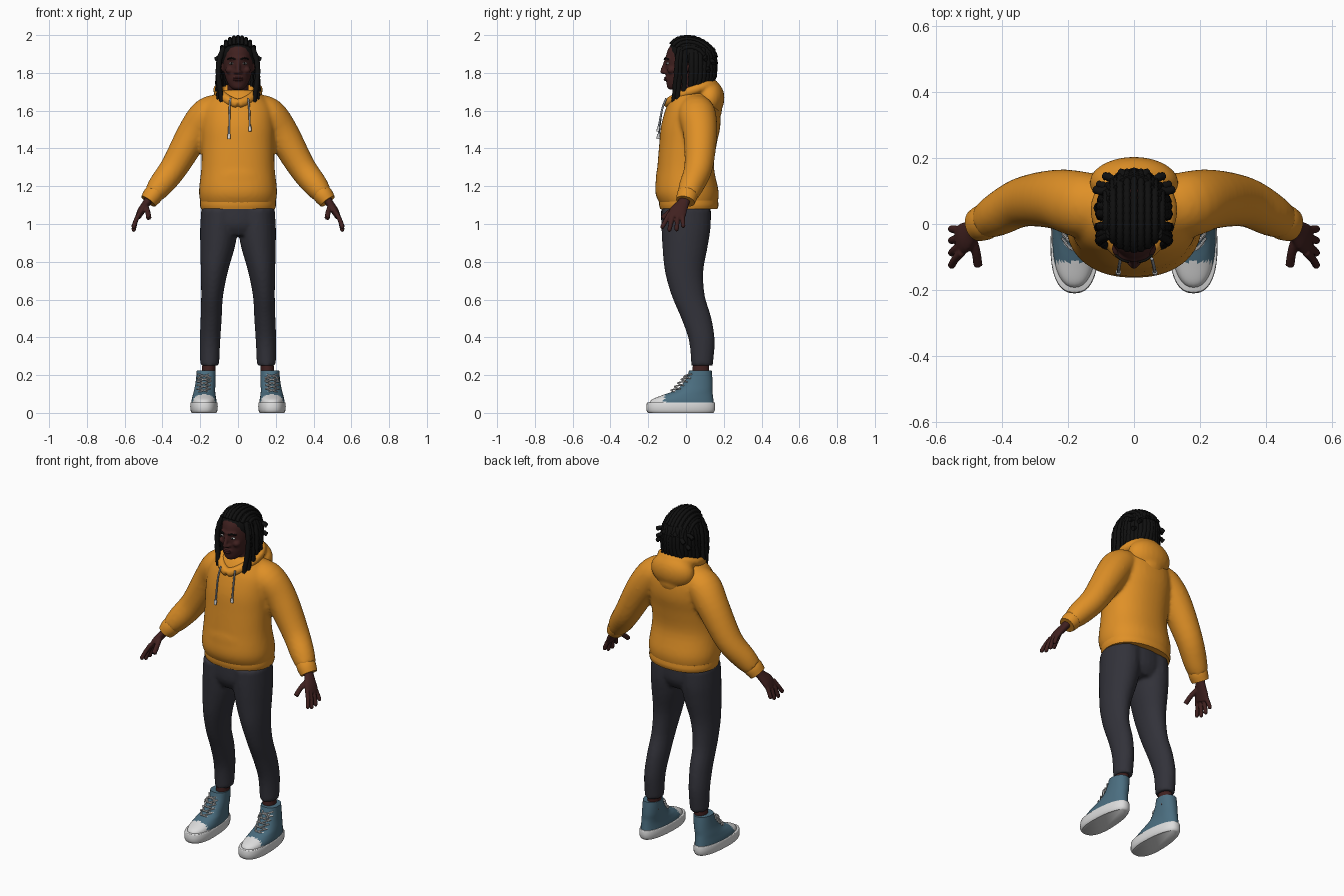
import bpy, bmesh, math, random
from mathutils import Vector, Matrix, Euler

random.seed(4)
if "Cube" in bpy.data.objects:
    bpy.data.objects.remove(bpy.data.objects["Cube"])


def material(name, r, g, b):
    m = bpy.data.materials.new(name)
    m.use_nodes = True
    m.diffuse_color = (r, g, b, 1)
    m.node_tree.nodes["Principled BSDF"].inputs["Base Color"].default_value = (r, g, b, 1)
    return m


ORANGE = material("orange fabric", .74, .28, .02)
CHARCOAL = material("charcoal fabric", .032, .032, .042)
SKIN = material("dark skin", .052, .015, .014)
LIP = material("lip brown", .07, .017, .018)
BLACK = material("black hair", .005, .005, .005)
BLUE = material("blue canvas", .07, .155, .215)
WHITE = material("white rubber", .72, .72, .72)
GREY = material("grey cord", .33, .36, .4)


def spline(rows, k):
    """Catmull-Rom through rows of numbers."""
    out = []
    for i in range(len(rows) - 1):
        a, b, c, d = (rows[max(0, min(len(rows) - 1, i + j))] for j in (-1, 0, 1, 2))
        for s in range(k):
            t = s / k
            out.append([.5 * (2 * q + (r - p) * t + (2 * p - 5 * q + 4 * r - w) * t * t
                              + (3 * q - p - 3 * r + w) * t ** 3) for p, q, r, w in zip(a, b, c, d)])
    return out + [list(rows[-1])]


def loft(bm, rows, flat=True, n=24, k=4, power=2, taper=0, side=1, lump=0):
    """Rings (x, y, z, rx, ry): level when flat, else square to the path."""
    rows = spline(rows, k)
    pts = [Vector((r[0] * side, r[1], r[2])) for r in rows]
    u, v, last = Vector((1, 0, 0)), Vector((0, 1, 0)), None
    for i, r in enumerate(rows):
        if not flat:
            t = (pts[min(i + 1, len(pts) - 1)] - pts[max(i - 1, 0)]).normalized()
            if abs(v.dot(t)) > .95:
                v = Vector((1, 0, 0))
            v = (v - t * v.dot(t)).normalized()
            u = v.cross(t)
        ring, swell = [], 1 + lump * (i % 2)
        for j in range(n):
            a = math.tau * j / n
            c, s = (math.copysign(abs(f(a)) ** (2 / power), f(a)) for f in (math.cos, math.sin))
            ring.append(bm.verts.new(pts[i] + swell * (u * c * r[3] * (1 - taper * s) + v * s * r[4])))
        if last:
            for j in range(n):
                bm.faces.new((last[j], last[(j + 1) % n], ring[(j + 1) % n], ring[j]))
        else:
            bm.faces.new(ring[::-1])
        last = ring
    bm.faces.new(last)


def tube(bm, points, radius, **kw):
    loft(bm, [(*p, radius, radius) for p in points], flat=False, **{"n": 8, **kw})


def blob(bm, centre, size, tilt=0):
    m = Matrix.LocRotScale(Vector(centre), Euler((tilt, 0, 0)), Vector(size))
    bmesh.ops.create_uvsphere(bm, u_segments=24, v_segments=16, radius=1, matrix=m)


def make(name, bm, *mats, voxel=0, relax=3, rule=None):
    bmesh.ops.recalc_face_normals(bm, faces=bm.faces)
    me = bpy.data.meshes.new(name)
    bm.to_mesh(me)
    bm.free()
    for m in mats:
        me.materials.append(m)
    for p in me.polygons:
        p.use_smooth = True
        if rule:
            p.material_index = rule(p.center)
    me.set_sharp_from_angle(angle=math.radians(50))
    ob = bpy.data.objects.new(name, me)
    bpy.context.collection.objects.link(ob)
    if voxel:
        mod = ob.modifiers.new("blend", "REMESH")
        mod.mode, mod.voxel_size, mod.use_smooth_shade = "VOXEL", voxel, True
        mod = ob.modifiers.new("relax", "SMOOTH")
        mod.factor, mod.iterations = .5, relax
    return ob


# Hoodie body and sleeves blended into one skin
bm = bmesh.new()
loft(bm, [(0, .015, 1.1, .195, .15), (0, .005, 1.17, .207, .168), (0, -.002, 1.3, .194, .15),
          (0, .01, 1.42, .193, .152), (0, .025, 1.52, .195, .157), (0, .035, 1.61, .185, .142),
          (0, .035, 1.67, .14, .115), (0, .03, 1.71, .09, .08)], n=40, power=2.2)
blob(bm, (0, -.11, 1.24), (.13, .05, .1))
for s in (1, -1):
    loft(bm, [(.1, .05, 1.61, .08, .09), (.165, .06, 1.575, .092, .1), (.237, .075, 1.475, .088, .09),
              (.335, .067, 1.305, .074, .076), (.41, .03, 1.205, .066, .066),
              (.45, .008, 1.155, .052, .056)], flat=False, side=s)
make("hoodie", bm, ORANGE, voxel=.011, relax=5)

# Ribbed hem and cuffs
bm = bmesh.new()
loft(bm, [(0, .015, 1.08, .196, .152), (0, .015, 1.1, .201, .157), (0, .013, 1.125, .2, .156)],
     n=40, power=2.2)
for s in (1, -1):
    loft(bm, [(.435, .015, 1.172, .05, .054), (.455, .005, 1.147, .052, .055),
              (.475, -.003, 1.12, .045, .05)], flat=False, side=s)
make("hem_and_cuffs", bm, ORANGE)

# Hood resting on the back, with its collar opening
bm = bmesh.new()
collar = [(0, -.1, 1.635), (.05, -.075, 1.655), (.095, -.01, 1.69), (.105, .06, 1.715), (.07, .12, 1.735)]
loop = collar + [(0, .145, 1.74)] + [(-x, y, z) for x, y, z in collar[::-1]]
tube(bm, loop, .026, n=12)
blob(bm, (0, .125, 1.66), (.135, .078, .1), -.15)
blob(bm, (0, .13, 1.6), (.085, .06, .065))
make("hood", bm, ORANGE, voxel=.009, relax=4)

# Drawstrings with pale tips
cords, tips = bmesh.new(), bmesh.new()
for x, z in ((-.045, 1.47), (.06, 1.51)):
    tube(cords, [(x * .9, -.105, 1.665), (x, -.128, 1.6), (x * 1.05, -.145, z)], .005)
    tube(tips, [(x * 1.05, -.145, z + .005), (x * 1.06, -.149, z - .02)], .008)
make("drawstrings", cords, GREY)
make("drawstring_tips", tips, WHITE)

# Trousers
bm = bmesh.new()
loft(bm, [(0, 0, 1.11, .185, .13), (0, 0, 1, .185, .13), (0, 0, .94, .15, .1)], n=32)
for s in (1, -1):
    loft(bm, [(.095, 0, 1.08, .1, .13), (.1, 0, .98, .1, .13), (.108, -.005, .88, .092, .12),
              (.125, -.01, .75, .072, .102), (.137, .012, .62, .058, .088), (.142, .055, .5, .056, .08),
              (.148, .084, .38, .054, .068), (.15, .085, .25, .05, .057)], side=s)
make("trousers", bm, CHARCOAL, voxel=.01, relax=3)

# Ankles
bm = bmesh.new()
for s in (1, -1):
    loft(bm, [(.158, .078, .17, .037, .045), (.153, .08, .28, .034, .043)], side=s)
make("ankles", bm, SKIN)


# Shoes: sole, canvas upper with pale toe cap, laces
def shoe_x(y):
    return .178 - .05 * y


for s, label in ((1, "left"), (-1, "right")):
    bm = bmesh.new()
    loft(bm, [(.18, -.028, 0, .064, .172), (.18, -.028, .015, .071, .182),
              (.18, -.027, .05, .071, .181), (.18, -.027, .056, .068, .178)],
         n=40, power=2.4, taper=.13, side=s, k=2)
    make(label + "_sole", bm, WHITE)
    bm = bmesh.new()
    loft(bm, [(.18, -.024, .045, .067, .172), (.18, -.018, .07, .065, .163), (.179, .01, .095, .06, .132),
              (.177, .04, .118, .056, .1), (.173, .06, .15, .053, .081), (.17, .072, .19, .051, .067),
              (.168, .076, .225, .05, .06)], n=40, k=6, power=2.2, taper=.08, side=s)
    make(label + "_shoe_upper", bm, BLUE, WHITE, rule=lambda c: int(c.y < -.115))
    bm = bmesh.new()
    for i in range(5):
        y, z = -.078 + .018 * i, .113 + .019 * i
        for d in (1, -1):
            cx = shoe_x(y)
            tube(bm, [(cx - d * .036, y + .03, z - .006), (cx, y - .001, z + .007),
                      (cx + d * .036, y + .036, z + .016)], .004, n=6, side=s)
    for d in (1, -1):
        cx = shoe_x(0)
        tube(bm, [(cx, .006, .197), (cx + d * .025, -.012, .19), (cx + d * .035, -.012, .165)],
             .004, n=6, side=s)
    make(label + "_laces", bm, WHITE)

# Hands
for s, label in ((1, "left"), (-1, "right")):
    bm = bmesh.new()
    loft(bm, [(.46, .002, 1.15, .024, .03), (.485, -.015, 1.11, .021, .032),
              (.512, -.04, 1.07, .02, .046), (.53, -.052, 1.035, .015, .045)], flat=False, side=s)
    for base, tip, drop in ((-.086, -.125, .985), (-.064, -.088, .97), (-.041, -.05, .972), (-.018, -.015, .99)):
        tube(bm, [(.52, base, 1.06), (.54, (base + tip) / 2, 1.02), (.552, tip, drop)], .0125, side=s)
        blob(bm, (.552 * s, tip, drop), (.011, .011, .012))
    tube(bm, [(.49, -.04, 1.095), (.478, -.085, 1.065), (.472, -.125, 1.03)], .0145, side=s)
    make(label + "_hand", bm, SKIN, voxel=.0045, relax=3)

# Head, neck, nose, brow and ears
bm = bmesh.new()
loft(bm, [(0, .03, 1.6, .065, .06), (0, .025, 1.7, .056, .058), (0, .02, 1.8, .056, .06)])
loft(bm, [(0, -.062, 1.712, .025, .028), (0, -.05, 1.727, .043, .05), (0, -.025, 1.76, .061, .08),
          (0, 0, 1.8, .073, .106), (0, .01, 1.86, .08, .119), (0, .015, 1.92, .078, .113),
          (0, .02, 1.955, .06, .09), (0, .025, 1.975, .03, .05)], n=32)
tube(bm, [(0, -.1, 1.872), (0, -.115, 1.835), (0, -.125, 1.81)], .012)
blob(bm, (0, -.12, 1.806), (.015, .017, .012))
blob(bm, (0, -.092, 1.876), (.052, .023, .012))
blob(bm, (0, -.085, 1.73), (.022, .017, .016))
blob(bm, (0, -.095, 1.77), (.03, .018, .018))
for s in (1, -1):
    blob(bm, (.013 * s, -.112, 1.803), (.011, .013, .009))
    blob(bm, (.045 * s, -.075, 1.815), (.022, .025, .02))
    blob(bm, (.082 * s, .012, 1.835), (.009, .018, .03))
make("head", bm, SKIN, voxel=.006, relax=3)

# Lips, eyes and eyebrows
lips, whites, dark = bmesh.new(), bmesh.new(), bmesh.new()
for z, h in ((1.773, .005), (1.763, .006)):
    blob(lips, (0, -.108, z), (.024, .01, h))
for s in (1, -1):
    blob(whites, (.034 * s, -.096, 1.85), (.014, .009, .0055))
    blob(dark, (.034 * s, -.103, 1.85), (.0055, .004, .0055))
    tube(dark, [(.015, -.114, 1.872), (.035, -.109, 1.879), (.055, -.094, 1.873)], .004, side=s)
make("lips", lips, LIP)
make("eye_whites", whites, WHITE)
make("pupils_and_brows", dark, BLACK)

# Hair: scalp cap, braided rows and hanging locks
bm = bmesh.new()
tilt = -math.radians(25)
centre, size = Vector((0, .035, 1.885)), Vector((.097, .133, .098))
blob(bm, centre, size, tilt)
turn = Euler((tilt, 0, 0)).to_matrix()
for i in range(9):
    f = (i - 4) / 4.6
    w = math.sqrt(1 - f * f)
    row = [centre + turn @ Vector((f * size.x, -size.y * w * math.cos(a), size.z * w * math.sin(a)))
           for a in (.1 + .28 * j for j in range(10))]
    tube(bm, row, .0095, lump=.25, k=3)
for s in (1, -1):
    for end, y, x in ((1.63, -.065, .082), (1.66, -.045, .1), (1.7, -.01, .108)):
        tube(bm, [(.075, y * .5, 1.935), (.098, y * .7, 1.87), (.103, y * .8, 1.78), (x, y, end)],
             .0125, side=s, lump=.2)
    for i in range(9):
        a = math.radians(88 + 11 * i)
        dx, dy, j = math.sin(a), -math.cos(a), random.uniform(-.015, .015)
        tube(bm, [(.07 * dx, .035 + .1 * dy, 1.93), (.095 * dx, .035 + .115 * dy, 1.87),
                  (.1 * dx, .035 + .113 * dy, 1.8), (.106 * dx + j, .03 + .105 * dy, 1.735 + j)],
             .0155, side=s, lump=.2)
    for x, y, z in ((.12, .105, 1.87), (.09, .145, 1.85), (.04, .155, 1.885), (.11, .12, 1.81)):
        tube(bm, [(x * .45, .11, z + .02), (x * .8, y - .005, z + .012), (x, y, z)], .011, side=s, lump=.2)
make("hair", bm, BLACK)
